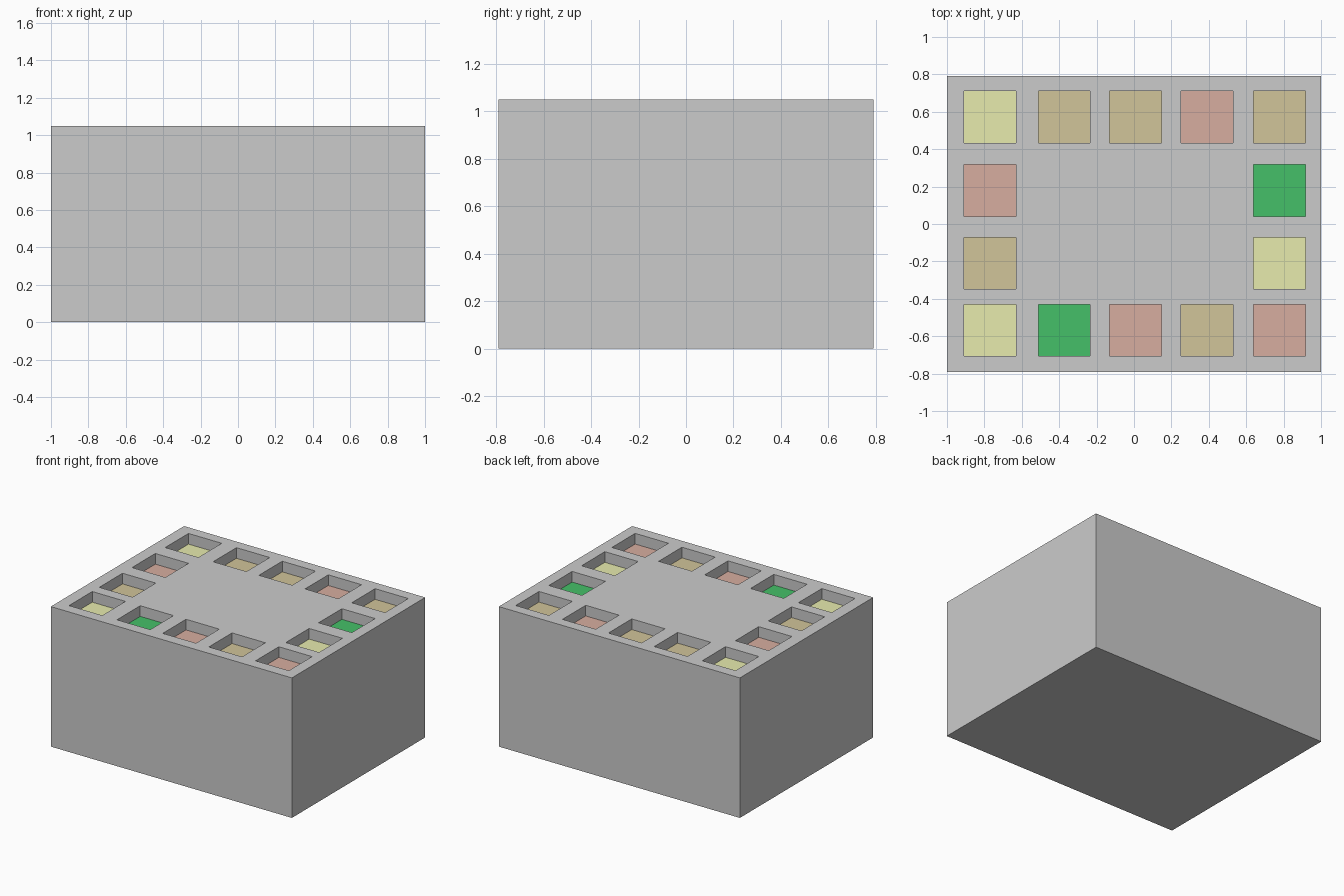
import bpy, bmesh
from mathutils import Matrix, Vector

if "Cube" in bpy.data.objects:
    bpy.data.objects.remove(bpy.data.objects["Cube"])

W, D, H = 2.0, 1.58, 1.05
SIZE, DEPTH = 0.276, 0.08
COLS = [-0.77, -0.372, 0.008, 0.39, 0.778]
ROWS = [0.572, 0.179, -0.209, -0.568]
# Pocket floor colours, back row to front row ('.' = solid top)
LAYOUT = ["YBBRB",
          "R...G",
          "B...Y",
          "YGRBR"]
COLORS = {
    "Y": ("yellow", (0.80, 0.83, 0.42, 1)),
    "B": ("brown", (0.64, 0.555, 0.32, 1)),
    "R": ("red", (0.68, 0.42, 0.35, 1)),
    "G": ("green", (0.06, 0.53, 0.14, 1)),
}


def boxes(name, items):
    """One mesh object made of (centre, size) boxes."""
    bm = bmesh.new()
    for centre, size in items:
        m = Matrix.Translation(centre) @ Matrix.Diagonal((*size, 1))
        bmesh.ops.create_cube(bm, size=1, matrix=m)
    me = bpy.data.meshes.new(name)
    bm.to_mesh(me)
    bm.free()
    ob = bpy.data.objects.new(name, me)
    bpy.context.collection.objects.link(ob)
    return ob


pockets = [(x, y, key) for y, row in zip(ROWS, LAYOUT)
           for x, key in zip(COLS, row) if key != "."]

# Solid block with pockets cut into the top
block = boxes("block", [((0, 0, H / 2), (W, D, H))])
cutter = boxes("pocket_cutter",
               [((x, y, H), (SIZE, SIZE, 2 * DEPTH)) for x, y, _ in pockets])
cutter.hide_render = True
mod = block.modifiers.new("pockets", 'BOOLEAN')
mod.operation, mod.solver, mod.object = 'DIFFERENCE', 'EXACT', cutter
bpy.context.view_layer.objects.active = block
bpy.ops.object.modifier_apply(modifier=mod.name)
bpy.data.objects.remove(cutter)

# Slot 0 is the plain grey body, the rest are pocket floor colours
me = block.data
me.materials.clear()
grey = bpy.data.materials.new("grey")
grey.diffuse_color = (0.8, 0.8, 0.8, 1)
grey.use_nodes = True
grey.node_tree.nodes["Principled BSDF"].inputs["Base Color"].default_value = grey.diffuse_color
me.materials.append(grey)
slot = {}
for key, (name, rgba) in COLORS.items():
    mat = bpy.data.materials.new(name)
    mat.diffuse_color = rgba
    mat.use_nodes = True
    mat.node_tree.nodes["Principled BSDF"].inputs["Base Color"].default_value = mat.diffuse_color
    slot[key] = len(me.materials)
    me.materials.append(mat)

# Colour each pocket floor
for face in me.polygons:
    face.material_index = 0
    if abs(face.center.z - (H - DEPTH)) < 1e-3 and face.normal.z > 0.9:
        nearest = min(pockets, key=lambda p: (Vector(p[:2]) - face.center.xy).length)
        face.material_index = slot[nearest[2]]
